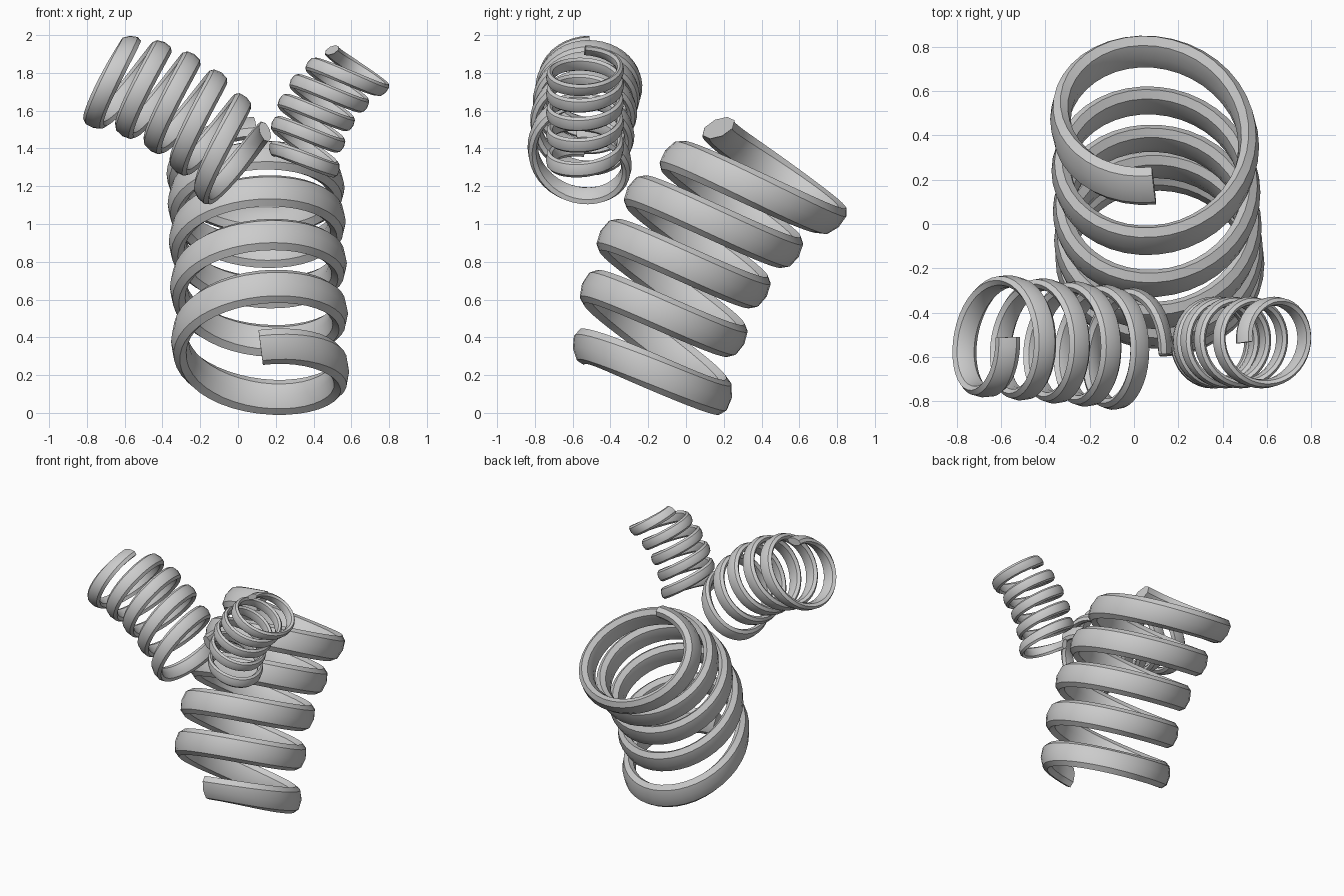
import bpy
import bmesh
from math import cos, sin, pi, radians
from mathutils import Vector

if "Cube" in bpy.data.objects:
    bpy.data.objects.remove(bpy.data.objects["Cube"], do_unlink=True)

TURNS = 5
STEPS = 40   # rings per turn
SIDES = 8    # sides of the wire section
UP = Vector((0, 0, 1))


def tilted(heading, angle):
    """Unit vector leaning from vertical towards the heading."""
    return heading * sin(angle) + UP * cos(angle)


def spring(name, start, drift, bend, heading, tilt, radius):
    """Coil of flattened wire whose centre line curves away sideways."""
    start, drift, bend = Vector(start), Vector(drift), Vector(bend)
    heading = Vector(heading).normalized()
    axis = tilted(heading, radians(tilt))
    e1 = tilted(heading, radians(tilt - 90))
    e2 = axis.cross(e1)
    half_width, half_thick = radius * 0.2, radius * 0.1
    coil = radius - half_thick

    def point(t):
        a = 2 * pi * t
        centre = start + drift * t + bend * t * t
        return centre + coil * (e1 * cos(a) + e2 * sin(a))

    bm = bmesh.new()
    rings = []
    for i in range(TURNS * STEPS + 1):
        t = i / STEPS
        tangent = (point(t + 0.001) - point(t - 0.001)).normalized()
        # The flat of the wire twists most near both ends
        s = 2 * t / TURNS - 1
        lean = tilted(heading, radians(tilt - 1 + 36 * s ** 3))
        wide = (lean - tangent * lean.dot(tangent)).normalized()
        thin = tangent.cross(wide)
        ring = []
        for k in range(SIDES):
            b = 2 * pi * k / SIDES
            ring.append(bm.verts.new(point(t) + wide * half_width * cos(b)
                                     + thin * half_thick * sin(b)))
        rings.append(ring)

    for r0, r1 in zip(rings, rings[1:]):
        for k in range(SIDES):
            n = (k + 1) % SIDES
            bm.faces.new((r0[k], r0[n], r1[n], r1[k]))
    bm.faces.new(rings[0])
    bm.faces.new(rings[-1])
    bmesh.ops.recalc_face_normals(bm, faces=bm.faces)

    mesh = bpy.data.meshes.new(name)
    bm.to_mesh(mesh)
    bm.free()
    obj = bpy.data.objects.new(name, mesh)
    bpy.context.collection.objects.link(obj)
    bpy.ops.object.select_all(action='DESELECT')
    obj.select_set(True)
    bpy.context.view_layer.objects.active = obj
    bpy.ops.object.shade_smooth_by_angle(angle=radians(30))
    return obj


# Large spring leaning to the back
spring("large_spring", (0.12, -0.186, 0.135), (-0.006, 0.02, 0.34),
       (0, 0.025, -0.0215), (0, 1, 0), 30, 0.47)

# Medium spring leaning to the model's right
spring("medium_spring", (0.006, -0.57, 1.277), (-0.11, 0.014, 0.1785),
       (-0.0065, 0, -0.0165), (-1, 0.08, 0), 57, 0.28)

# Small spring leaning to the model's left
spring("small_spring", (0.35, -0.535, 1.308), (0, 0, 0.1425),
       (0.0125, 0, -0.0075), (1, 0, 0), 28, 0.207)
